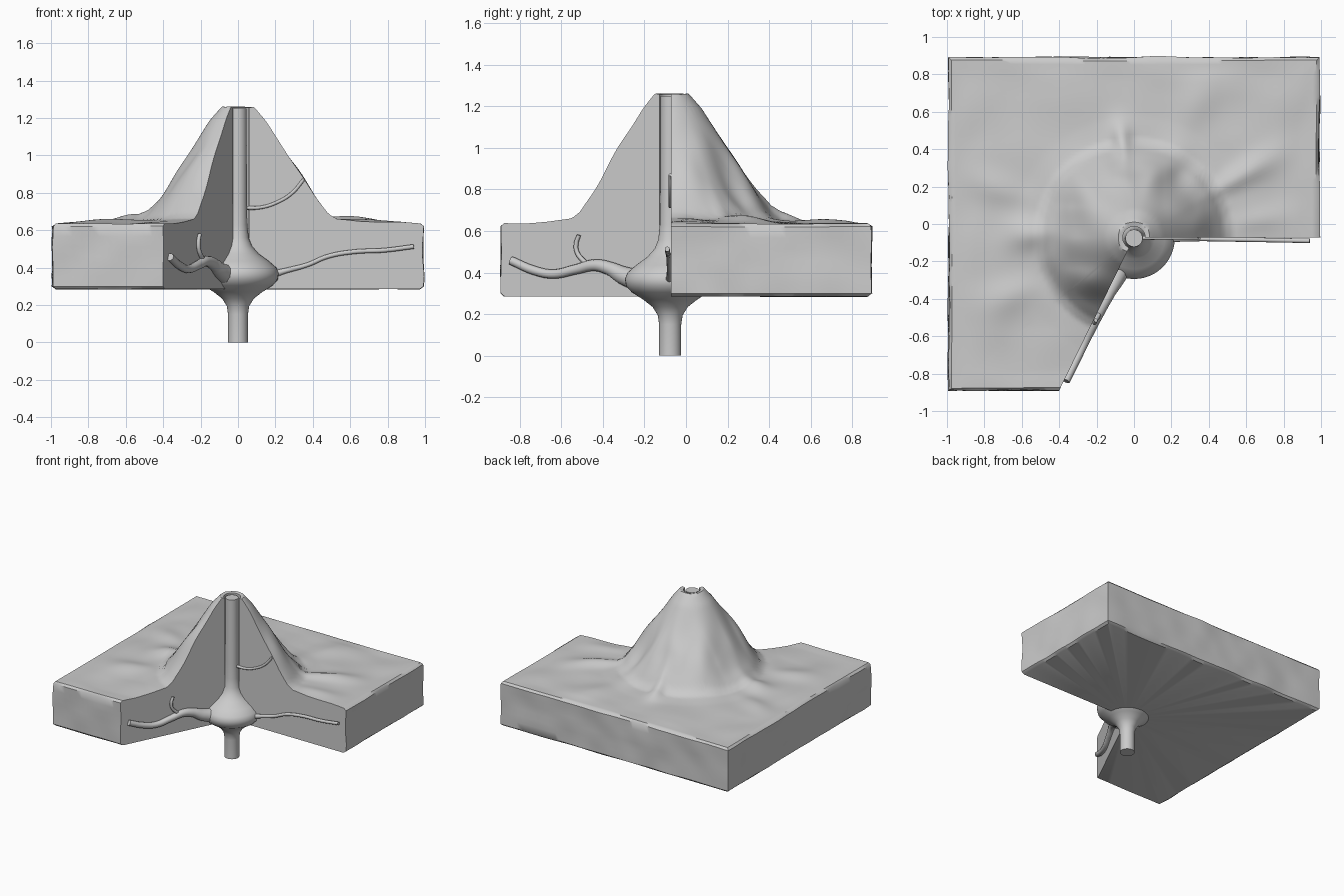
import bpy, bmesh, math
from mathutils import Vector, noise

if "Cube" in bpy.data.objects:
    bpy.data.objects.remove(bpy.data.objects["Cube"])

AX, AY = 0.0, -0.073          # vent axis
ZB, ZT = 0.285, 0.635         # slab bottom and top


def finish(name, bm, angle=40):
    bmesh.ops.recalc_face_normals(bm, faces=bm.faces)
    me = bpy.data.meshes.new(name)
    bm.to_mesh(me)
    bm.free()
    ob = bpy.data.objects.new(name, me)
    bpy.context.collection.objects.link(ob)
    select(ob)
    bpy.ops.object.shade_smooth_by_angle(angle=math.radians(angle))
    return ob


def select(ob):
    bpy.ops.object.select_all(action='DESELECT')
    ob.select_set(True)
    bpy.context.view_layer.objects.active = ob


def interp(pts, r):
    for (a, za), (b, zb) in zip(pts, pts[1:]):
        if r <= b:
            t = max(0, (r - a) / (b - a))
            return za + (zb - za) * t
    return pts[-1][1]


CONE = [(0.06, 1.255), (0.085, 1.26), (0.15, 1.185), (0.25, 1.035), (0.34, 0.90),
        (0.42, 0.775), (0.485, 0.685), (0.53, 0.655), (0.65, 0.645), (1.0, 0.635)]
# lava ridges: angle, radius, angular width, radial width, height
RIDGES = [(30, 0.68, 5, 0.22, 0.028), (97, 0.52, 5, 0.10, 0.04), (178, 0.56, 8, 0.12, 0.035),
          (160, 0.8, 6, 0.15, 0.022), (205, 0.75, 7, 0.15, 0.02), (65, 0.8, 7, 0.15, 0.015),
          (8, 0.7, 5, 0.15, 0.012), (130, 0.4, 12, 0.10, 0.03), (50, 0.37, 14, 0.10, -0.035),
          (85, 0.33, 9, 0.10, -0.02), (225, 0.33, 12, 0.10, 0.02)]


def height(th, r, edge):
    x, y = r * math.cos(th), r * math.sin(th)
    z = interp(CONE, r)
    d = math.degrees(th)
    for a, rr, wa, wr, h in RIDGES:
        z += h * math.exp(-((d - a) / wa) ** 2 - ((r - rr) / wr) ** 2) * edge
    slope = math.exp(-((r - 0.34) / 0.14) ** 2)
    z += slope * 0.05 * noise.noise(Vector((x * 6, y * 6, 3.1)))
    z += 0.012 * edge * noise.noise(Vector((x * 4, y * 4, 8.3))) * min(1, r * 5)
    return z


def reach(th):
    # distance from the vent axis to the slab's side
    c, s = math.cos(th), math.sin(th)
    out = []
    if abs(c) > 1e-6:
        out.append((0.99 if c > 0 else -0.99) / c)
    if abs(s) > 1e-6:
        out.append(((0.89 if s > 0 else -0.89) - AY) / s)
    return min(out)


# volcano and slab: one cross-section swept round the axis, leaving the wedge open
T1 = math.atan2(-0.89 - AY, -0.40) + 2 * math.pi
angles = [T1 * i / 150 for i in range(151)]
for cx, cy in ((0.99, 0.89), (-0.99, 0.89), (-0.99, -0.89)):
    angles.append(math.atan2(cy - AY, cx) % (2 * math.pi))
angles.sort()
bm = bmesh.new()
loops = []
N = 56
for th in angles:
    c, s = math.cos(th), math.sin(th)
    R = reach(th)
    sec = [(0.06, ZB)]
    for i in range(N + 1):
        r = 0.06 + (R - 0.018 - 0.06) * (i / N) ** 1.25
        edge = min(1, (R - r) / 0.12)
        sec.append((r, height(th, r, edge)))
    zt = sec[-1][1]
    for k in range(7):
        z = zt - 0.015 + (ZB + 0.015 - zt + 0.015) * k / 6
        w = 0.012 * noise.noise(Vector((R * c * 5, R * s * 5, z * 7)))
        sec.append((R + w, z))
    sec.append((R - 0.02, ZB + 0.004 * noise.noise(Vector((R * c * 4, R * s * 4, 1)))))
    loops.append([bm.verts.new((AX + r * c, AY + r * s, z)) for r, z in sec])
n = len(loops[0])
for a, b in zip(loops, loops[1:]):
    for i in range(n):
        j = (i + 1) % n
        bm.faces.new((a[i], a[j], b[j], b[i]))
bm.faces.new(loops[0])
bm.faces.new(loops[-1])
finish("volcano_cutaway", bm)

# magma chamber with feeder pipe and vent
prof = [(0, 0), (0.053, 0), (0.053, 0.15), (0.06, 0.195), (0.085, 0.235), (0.13, 0.27),
        (0.185, 0.305), (0.212, 0.335), (0.218, 0.37), (0.205, 0.40), (0.165, 0.435),
        (0.11, 0.475), (0.075, 0.515), (0.057, 0.56), (0.05, 0.63), (0.048, 0.75),
        (0.046, 1.25), (0, 1.25)]
bm = bmesh.new()
vs = [bm.verts.new((AX + r, AY - 0.003, z)) for r, z in prof]
es = [bm.edges.new(p) for p in zip(vs, vs[1:])]
bmesh.ops.spin(bm, geom=vs + es, cent=(AX, AY - 0.003, 0), axis=(0, 0, 1),
               angle=2 * math.pi, steps=48)
bmesh.ops.remove_doubles(bm, verts=bm.verts, dist=1e-4)
finish("magma_chamber_and_vent", bm)


def tube(name, pts):
    # pts: x, y, z, radius
    cu = bpy.data.curves.new(name, 'CURVE')
    cu.dimensions = '3D'
    cu.bevel_depth = 1.0
    cu.bevel_resolution = 4
    cu.resolution_u = 8
    cu.use_fill_caps = True
    sp = cu.splines.new('BEZIER')
    sp.bezier_points.add(len(pts) - 1)
    for bp, (x, y, z, r) in zip(sp.bezier_points, pts):
        bp.co = (x, y, z)
        bp.radius = r
        bp.handle_left_type = bp.handle_right_type = 'AUTO'
    ob = bpy.data.objects.new(name, cu)
    bpy.context.collection.objects.link(ob)
    select(ob)
    bpy.ops.object.convert(target='MESH')
    bpy.ops.object.shade_smooth_by_angle(angle=math.radians(40))


# dikes on the right cut face
tube("right_dike", [(0.17, -0.08, 0.36, 0.02), (0.26, -0.08, 0.385, 0.014),
                    (0.37, -0.08, 0.415, 0.012), (0.48, -0.082, 0.46, 0.012),
                    (0.62, -0.084, 0.485, 0.012), (0.78, -0.087, 0.493, 0.012),
                    (0.94, -0.09, 0.513, 0.012)])
tube("upper_dike", [(0.03, -0.075, 0.72, 0.011), (0.12, -0.075, 0.722, 0.009),
                    (0.21, -0.075, 0.75, 0.009), (0.29, -0.075, 0.80, 0.009),
                    (0.35, -0.075, 0.87, 0.009)])


def on_left(y, z, r):
    # point on the left cut face
    return (0.012 + (y - AY) * 0.40 / 0.817, y, z, r)


# branching dike on the left cut face
tube("left_dike", [on_left(*p) for p in (
    (-0.22, 0.36, 0.055), (-0.30, 0.385, 0.045), (-0.37, 0.42, 0.033), (-0.44, 0.435, 0.028),
    (-0.53, 0.415, 0.024), (-0.64, 0.393, 0.022), (-0.73, 0.41, 0.022), (-0.84, 0.457, 0.021))])
tube("left_dike_branch", [on_left(*p) for p in (
    (-0.46, 0.43, 0.013), (-0.492, 0.455, 0.012), (-0.525, 0.50, 0.011), (-0.528, 0.54, 0.011),
    (-0.515, 0.58, 0.010))])
